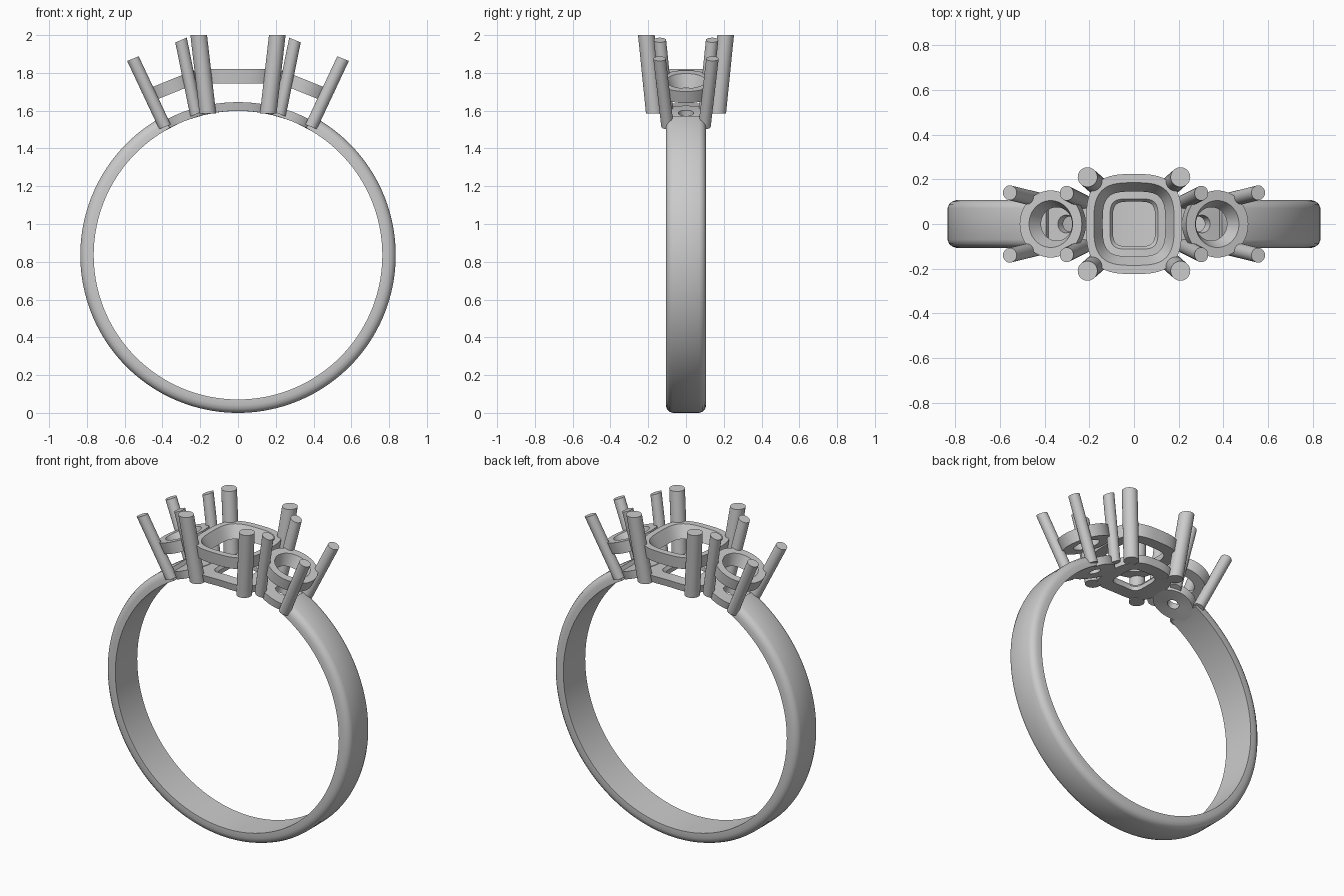
import bpy, bmesh, math
from mathutils import Matrix, Vector

if "Cube" in bpy.data.objects:
    bpy.data.objects.remove(bpy.data.objects["Cube"])

CZ = 0.835          # height of the finger-hole centre
FINGER_R = 0.764    # inside radius of the band
TILT = math.radians(22)


def finish(name, bm, matrix=Matrix.Identity(4)):
    bm.transform(Matrix.Translation((0, 0, CZ)) @ matrix)
    bmesh.ops.recalc_face_normals(bm, faces=bm.faces)
    mesh = bpy.data.meshes.new(name)
    bm.to_mesh(mesh)
    bm.free()
    ob = bpy.data.objects.new(name, mesh)
    bpy.context.collection.objects.link(ob)
    bpy.ops.object.select_all(action='DESELECT')
    ob.select_set(True)
    bpy.context.view_layer.objects.active = ob
    bpy.ops.object.shade_smooth_by_angle(angle=math.radians(30))
    return ob


def bridge(bm, a, b):
    n = len(a)
    for i in range(n):
        bm.faces.new((a[i], a[(i + 1) % n], b[(i + 1) % n], b[i]))


def outline(a, b, power, n=64):
    # superellipse: power 2 is round, higher is a cushion shape
    pts = []
    for i in range(n):
        t = 2 * math.pi * i / n
        c, s = math.cos(t), math.sin(t)
        k = (abs(c) ** power + abs(s) ** power) ** (-1 / power)
        pts.append((a * c * k, b * s * k))
    return pts


def gallery(name, sections, matrix):
    # closed ring through sections (a, b, power, height, curved)
    bm = bmesh.new()
    loops = []
    for a, b, power, h, curved in sections:
        loops.append([bm.verts.new((x, y, math.sqrt(h * h - x * x) if curved else h))
                      for x, y in outline(a, b, power)])
    for i, loop in enumerate(loops):
        bridge(bm, loop, loops[(i + 1) % len(loops)])
    finish(name, bm, matrix)


def prong(name, base, top, r, matrix):
    bm = bmesh.new()
    ends = [[bm.verts.new(Vector(p) + Vector((x, y, 0))) for x, y in outline(r, r, 2, 32)]
            for p in (base, top)]
    bridge(bm, *ends)
    for e in ends:
        bm.faces.new(e)
    finish(name, bm, matrix)


# band: rounded profile swept around the finger, open under the settings
half = [(0.107, FINGER_R), (0.107, 0.795), (0.101, 0.814), (0.089, 0.828), (0.07, 0.835)]
profile = half + [(-y, r) for y, r in reversed(half)]
bm = bmesh.new()
start, steps = math.radians(28.2), 128
rows = []
for i in range(steps + 1):
    t = start + (2 * math.pi - 2 * start) * i / steps
    rows.append([bm.verts.new((r * math.sin(t), y, r * math.cos(t))) for y, r in profile])
for a, b in zip(rows, rows[1:]):
    bridge(bm, a, b)
bm.faces.new(rows[0])
bm.faces.new(rows[-1])
finish("band", bm)

# centre setting: cushion seat, base plate and four prongs
ident = Matrix.Identity(4)
gallery("centre_seat", [(0.215, 0.224, 3, 0.985, False), (0.18, 0.185, 3.2, 0.985, False),
                        (0.14, 0.145, 3.6, 0.91, False), (0.207, 0.215, 3, 0.91, False)], ident)
gallery("centre_base", [(0.195, 0.192, 3, 0.81, True), (0.108, 0.113, 4.5, 0.81, True),
                        (0.095, 0.1, 4.5, 0.79, True), (0.095, 0.1, 4.5, FINGER_R, True),
                        (0.187, 0.182, 3, FINGER_R, True)], ident)
for sx in (-1, 1):
    for sy in (-1, 1):
        prong("centre_prong", (sx * 0.16, sy * 0.168, 0.75),
              (sx * 0.208, sy * 0.21, 1.165), 0.044, ident)

# side settings: tilted round seats, mirrored left and right
for side, sx in (("left", -1), ("right", 1)):
    m = Matrix.Diagonal((sx, 1, 1, 1)) @ Matrix.Rotation(TILT, 4, 'Y')
    gallery(side + "_seat", [(0.15, 0.15, 2, 0.995, False), (0.105, 0.105, 2, 0.995, False),
                             (0.075, 0.075, 2, 0.925, False), (0.142, 0.142, 2, 0.925, False)], m)
    gallery(side + "_base", [(0.128, 0.118, 2, 0.812, True), (0.04, 0.04, 2, 0.812, True),
                             (0.034, 0.034, 2, FINGER_R, True), (0.122, 0.112, 2, FINGER_R, True)], m)
    for sy in (-1, 1):
        prong(side + "_outer_prong", (0.104, sy * 0.098, 0.775), (0.126, sy * 0.14, 1.173), 0.033, m)
        prong(side + "_inner_prong", (-0.074, sy * 0.098, 0.775), (-0.147, sy * 0.138, 1.169), 0.033, m)
